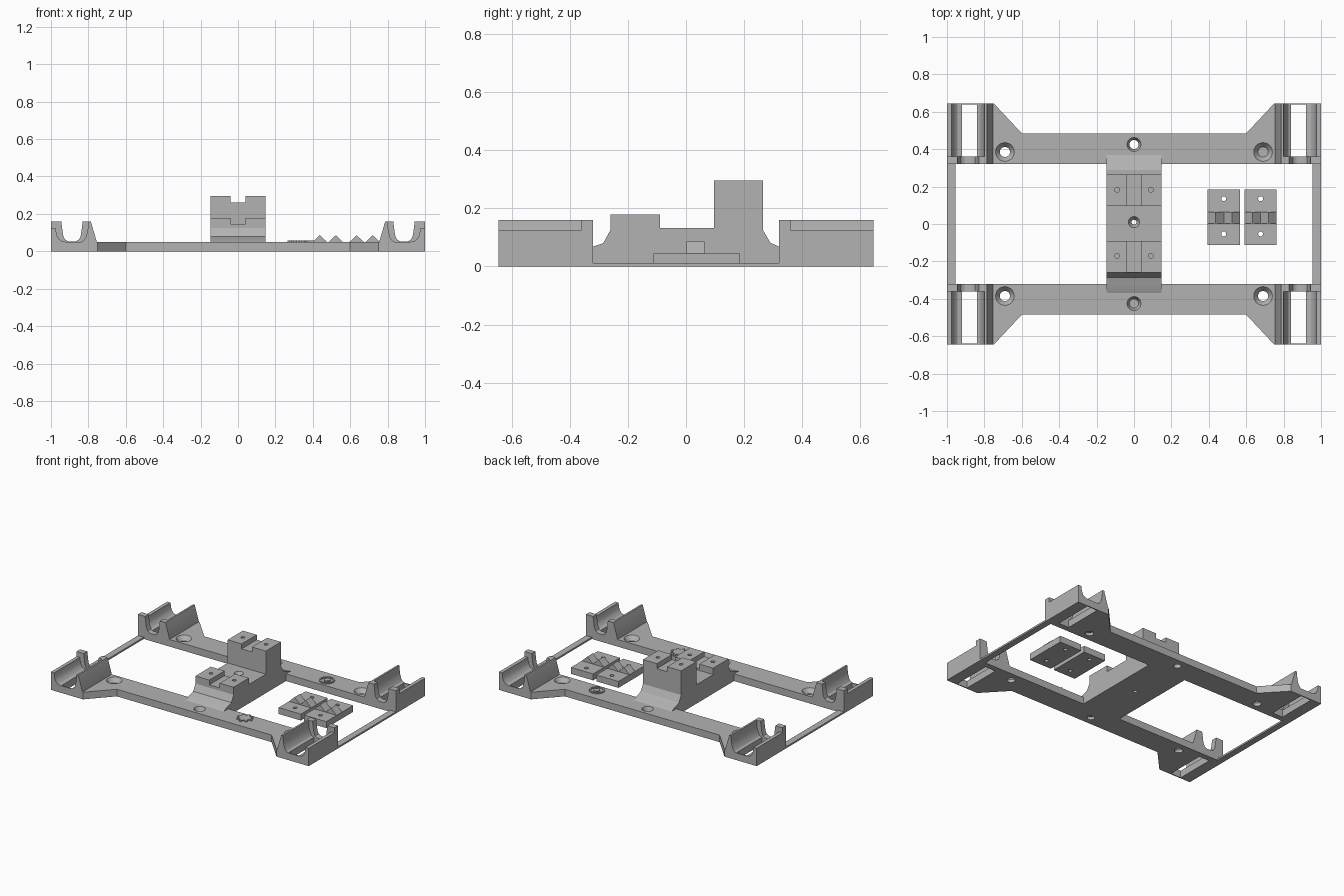
import bpy, bmesh
from math import sin, cos, pi, radians
from mathutils import Vector

old = bpy.data.objects.get("Cube")
if old:
    bpy.data.objects.remove(old, do_unlink=True)

grey = bpy.data.materials.new("plain grey")
grey.use_nodes = True
colour = (0.45, 0.45, 0.45, 1)
grey.diffuse_color = colour
grey.node_tree.nodes["Principled BSDF"].inputs["Base Color"].default_value = colour


def finish(name, bm):
    bmesh.ops.recalc_face_normals(bm, faces=bm.faces)
    mesh = bpy.data.meshes.new(name)
    bm.to_mesh(mesh)
    bm.free()
    mesh.materials.append(grey)
    ob = bpy.data.objects.new(name, mesh)
    bpy.context.collection.objects.link(ob)
    return ob


def prism(name, pts, axis, a, b):
    """Extrude a 2D outline along one axis from a to b."""
    def place(p, t):
        c = list(p)
        c.insert("xyz".index(axis), t)
        return Vector(c)
    bm = bmesh.new()
    face = bm.faces.new([bm.verts.new(place(p, a)) for p in pts])
    out = bmesh.ops.extrude_face_region(bm, geom=[face])
    move = place((0, 0), b - a)
    bmesh.ops.translate(bm, vec=move, verts=[v for v in out["geom"] if isinstance(v, bmesh.types.BMVert)])
    return finish(name, bm)


def box(name, x0, x1, y0, y1, z0, z1):
    return prism(name, [(x0, y0), (x1, y0), (x1, y1), (x0, y1)], "z", z0, z1)


def circle(x, y, r, n=32):
    return [(x + r * cos(2 * pi * i / n), y + r * sin(2 * pi * i / n)) for i in range(n)]


def cut(ob, cutter):
    mod = ob.modifiers.new("cut", "BOOLEAN")
    mod.operation, mod.solver, mod.object = "DIFFERENCE", "EXACT", cutter
    bpy.context.view_layer.objects.active = ob
    bpy.ops.object.modifier_apply(modifier=mod.name)
    bpy.data.objects.remove(cutter, do_unlink=True)


def drill(ob, x, y, r, top, z0=-0.1):
    cut(ob, prism("drill", circle(x, y, r), "z", z0, top + 0.1))


def screw_hole(ob, x, y, r, r_top, top):
    drill(ob, x, y, r, top)
    bm = bmesh.new()
    depth = 0.03
    bmesh.ops.create_cone(bm, cap_ends=True, segments=32, radius1=r, radius2=2 * r_top - r, depth=2 * depth)
    bmesh.ops.translate(bm, vec=(x, y, top), verts=bm.verts)
    cut(ob, finish("countersink", bm))


parts = []

# Long front and back rails, widening to the corners
for label, s in (("front", -1), ("back", 1)):
    outline = [(-0.76, 0.32), (0.76, 0.32), (0.76, 0.645), (0.75, 0.645),
               (0.6, 0.485), (-0.6, 0.485), (-0.75, 0.645), (-0.76, 0.645)]
    rail = prism(label + "_rail", [(x, s * y) for x, y in outline], "z", 0, 0.05)
    for x in (-0.69, 0.69):
        screw_hole(rail, x, s * 0.385, 0.027, 0.05, 0.05)
    screw_hole(rail, 0, s * 0.425, 0.024, 0.037, 0.05)
    parts.append(rail)

# Corner cradles: thin outer wall, sloped inner wall, U-shaped post
outer_wall = [(1, 0), (1, 0.125), (0.975, 0.125), (0.97, 0.09), (0.96, 0.068),
              (0.945, 0.055), (0.92, 0.05), (0.92, 0)]
inner_wall = [(0.755, 0), (0.755, 0.05), (0.787, 0.16), (0.8, 0.16), (0.804, 0.11),
              (0.813, 0.075), (0.825, 0.057), (0.84, 0.05), (0.84, 0)]
post = [(1, 0), (1, 0.16), (0.945, 0.16), (0.935, 0.085), (0.925, 0.063), (0.905, 0.052),
        (0.87, 0.052), (0.85, 0.063), (0.84, 0.085), (0.83, 0.16), (0.787, 0.16), (0.755, 0.05), (0.755, 0)]
for sx, side in ((1, "left"), (-1, "right")):
    for sy, end in ((1, "back"), (-1, "front")):
        tag = end + "_" + side
        for name, pts, y0, y1 in (("cradle_outer_wall", outer_wall, 0.36, 0.645),
                                  ("cradle_inner_wall", inner_wall, 0.36, 0.645),
                                  ("cradle_post", post, 0.32, 0.36)):
            parts.append(prism(tag + "_" + name, [(sx * x, z) for x, z in pts], "y", sy * y0, sy * y1))
        parts.append(box(tag + "_cradle_lip", sx * 0.84, sx * 0.92, sy * 0.638, sy * 0.645, 0, 0.05))
    # Thin strip joining the two ends
    parts.append(box(side + "_end_strip", sx * 0.955, sx, -0.325, 0.325, 0, 0.012))

# Central stepped block with flared feet
tower = prism("centre_block", [
    (-0.32, 0), (-0.32, 0.05), (-0.37, 0.05), (-0.34, 0.063), (-0.315, 0.07), (-0.285, 0.08),
    (-0.26, 0.125), (-0.26, 0.178), (-0.09, 0.178), (-0.09, 0.133), (0.097, 0.133), (0.097, 0.295),
    (0.265, 0.295), (0.265, 0.125), (0.29, 0.082), (0.315, 0.07), (0.34, 0.063), (0.37, 0.05),
    (0.32, 0.05), (0.32, 0)], "x", -0.148, 0.148)
cut(tower, box("groove", -0.04, 0.04, -0.3, -0.08, 0.145, 0.3))
cut(tower, box("groove", -0.04, 0.04, 0.09, 0.3, 0.26, 0.4))
for x in (-0.09, 0.09):
    drill(tower, x, -0.17, 0.013, 0.18, 0.08)
    drill(tower, x, 0.183, 0.013, 0.3, 0.18)
screw_hole(tower, 0, 0.01, 0.013, 0.03, 0.133)
parts.append(tower)

# Two loose clamp plates with toothed ridges
for i, x in enumerate((0.48, 0.677)):
    w = 0.086
    plate = box(f"clamp_plate_{i + 1}", x - w, x + w, -0.112, 0.185, 0, 0.045)
    for y in (-0.053, 0.135):
        drill(plate, x, y, 0.013, 0.05)
    parts.append(plate)
    for s in (-1, 1):
        teeth = [(x, 0.04), (x, 0.045), (x + s * w / 2, 0.086), (x + s * w, 0.045), (x + s * w, 0.04)]
        parts.append(prism(f"clamp_tooth_{i + 1}", teeth, "y", 0.002, 0.064))

# Raised gear emblem
gear = []
for i in range(8):
    for off, r in ((-0.3, 0.038), (-0.17, 0.055), (0.17, 0.055), (0.3, 0.038)):
        a = 2 * pi * (i + off) / 8
        gear.append((0.32 + r * cos(a), -0.38 + r * sin(a)))
parts.append(prism("raised_gear", gear, "z", 0.045, 0.058))

# Raised droplet inside a ring
drop = [(0.42, 0.36)] + [(0.42 + 0.02 * cos(a), 0.39 + 0.02 * sin(a))
                         for a in (radians(d) for d in range(-30, 211, 20))]
parts.append(prism("raised_droplet", drop, "z", 0.045, 0.058))
ring = prism("raised_ring", circle(0.42, 0.385, 0.05), "z", 0.05, 0.058)
drill(ring, 0.42, 0.385, 0.04, 0.06)
parts.append(ring)

# Smooth the curved surfaces, keep corners sharp
bpy.ops.object.select_all(action="DESELECT")
for ob in parts:
    ob.select_set(True)
bpy.context.view_layer.objects.active = parts[0]
bpy.ops.object.shade_smooth_by_angle(angle=radians(25))
